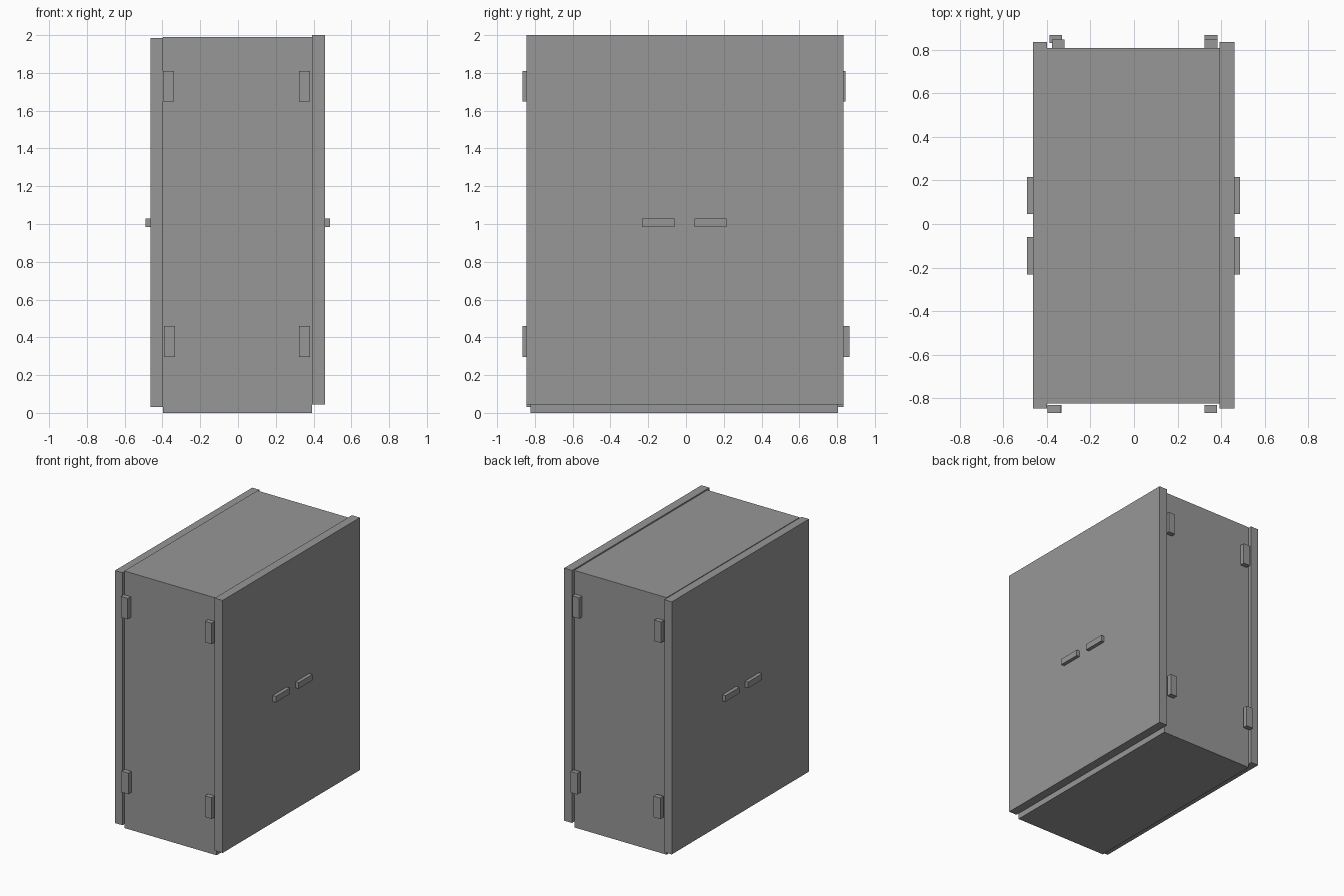
import bpy
import bmesh

if "Cube" in bpy.data.objects:
    bpy.data.objects.remove(bpy.data.objects["Cube"], do_unlink=True)

grey = bpy.data.materials.new("cabinet grey")
grey.use_nodes = True
COLOUR = (0.31, 0.31, 0.31, 1)
grey.diffuse_color = COLOUR
grey.node_tree.nodes["Principled BSDF"].inputs["Base Color"].default_value = COLOUR


def box(name, x, y, z):
    """Flat-faced box spanning the given (min, max) ranges."""
    bm = bmesh.new()
    bmesh.ops.create_cube(bm, size=1)
    for v in bm.verts:
        v.co = [r[0] if c < 0 else r[1] for c, r in zip(v.co, (x, y, z))]
    mesh = bpy.data.meshes.new(name)
    bm.to_mesh(mesh)
    bm.free()
    mesh.materials.append(grey)
    obj = bpy.data.objects.new(name, mesh)
    bpy.context.collection.objects.link(obj)
    return obj


# Cabinet body
box("cabinet_body", (-0.398, 0.392), (-0.822, 0.806), (0, 1.99))

# A pair of door leaves with handles on each wide side
leaves = {"front": ((-0.845, -0.006), (-0.232, -0.06)),
          "back": ((-0.006, 0.834), (0.046, 0.215))}
sides = {"left": ((0.392, 0.46), (0.46, 0.487), (0.045, 2.0)),
         "right": ((-0.462, -0.398), (-0.49, -0.462), (0.03, 1.985))}
for side, (door_x, handle_x, door_z) in sides.items():
    for end, (door_y, handle_y) in leaves.items():
        box(f"{side}_{end}_door", door_x, door_y, door_z)
        box(f"{side}_{end}_handle", handle_x, handle_y, (0.983, 1.03))

# Hinges on the narrow ends: start x, start y
WIDTH, DEPTH = 0.058, 0.037
heights = {"upper": (1.648, 1.81), "lower": (0.295, 0.459)}
hinges = {
    "left_front_upper": (0.323, -0.866),
    "left_front_lower": (0.323, -0.866),
    "right_front_upper": (-0.396, -0.866),
    "right_front_lower": (-0.391, -0.866),
    "left_back_upper": (0.324, 0.808),
    "left_back_lower": (0.324, 0.829),
    "right_back_upper": (-0.377, 0.808),
    "right_back_lower": (-0.387, 0.829),
}
for place, (x, y) in hinges.items():
    box(f"{place}_hinge", (x, x + WIDTH), (y, y + DEPTH), heights[place.split("_")[-1]])
